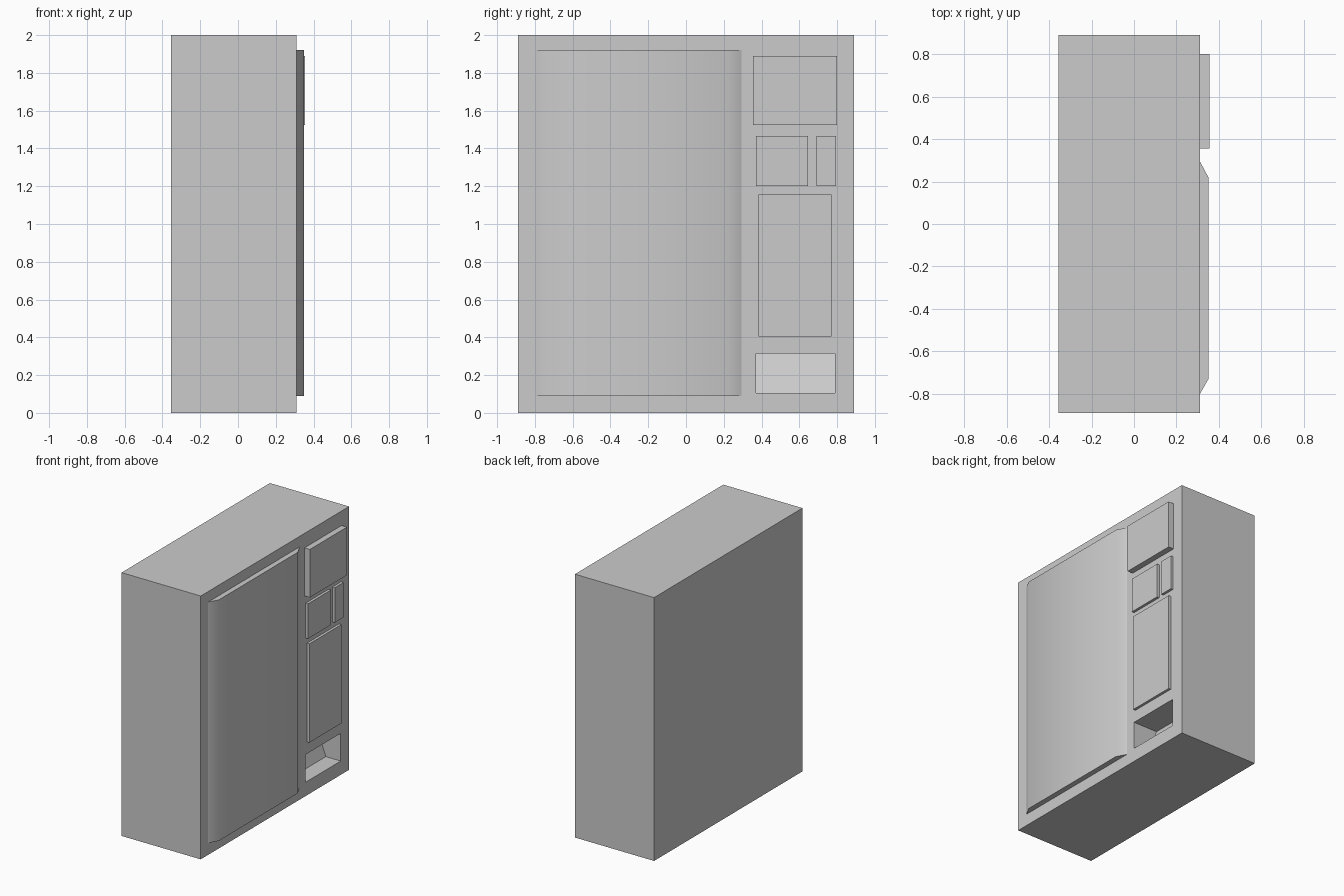
import bpy
import bmesh

cube = bpy.data.objects.get("Cube")
if cube:
    bpy.data.objects.remove(cube, do_unlink=True)

grey = bpy.data.materials.new("plain_grey")
grey.use_nodes = True
colour = (0.6, 0.6, 0.6, 1)
grey.diffuse_color = colour
grey.node_tree.nodes["Principled BSDF"].inputs["Base Color"].default_value = colour

FACE = 0.31  # x of the cabinet's working face


def prism(name, outline, place, low, high):
    """Extrude a 2D outline between two levels; place maps (u, v, level) to x, y, z."""
    bm = bmesh.new()
    rings = [[bm.verts.new(place(u, v, t)) for u, v in outline] for t in (low, high)]
    n = len(outline)
    for ring in rings:
        bm.faces.new(ring)
    for i in range(n):
        j = (i + 1) % n
        bm.faces.new((rings[0][i], rings[0][j], rings[1][j], rings[1][i]))
    bmesh.ops.recalc_face_normals(bm, faces=bm.faces)
    mesh = bpy.data.meshes.new(name)
    bm.to_mesh(mesh)
    bm.free()
    mesh.materials.append(grey)
    obj = bpy.data.objects.new(name, mesh)
    bpy.context.collection.objects.link(obj)
    return obj


def along_x(u, v, t):
    return (t, u, v)


def along_y(u, v, t):
    return (u, t, v)


def along_z(u, v, t):
    return (u, v, t)


def rect(u0, u1, v0, v1):
    return [(u0, v0), (u1, v0), (u1, v1), (u0, v1)]


# Cabinet with a collection bin whose back wall leans away
cabinet = prism("cabinet", rect(-0.89, 0.89, 0, 2), along_x, -0.355, FACE)
bin_profile = [(FACE + 0.1, 0.105), (FACE - 0.125, 0.105),
               (FACE - 0.205, 0.315), (FACE + 0.1, 0.315)]
cutter = prism("bin_cutter", bin_profile, along_y, 0.37, 0.79)
cut = cabinet.modifiers.new("bin", "BOOLEAN")
cut.operation = "DIFFERENCE"
cut.solver = "EXACT"
cut.object = cutter
bpy.context.view_layer.objects.active = cabinet
cabinet.select_set(True)
bpy.ops.object.modifier_apply(modifier=cut.name)
bpy.data.objects.remove(cutter, do_unlink=True)

# Large display door with sloped, softly shaded sides
door_profile = [(FACE - 0.005, -0.80), (FACE, -0.80), (0.35, -0.73),
                (0.35, 0.22), (FACE, 0.295), (FACE - 0.005, 0.295)]
door = prism("display_door", door_profile, along_z, 0.09, 1.92)
bpy.ops.object.select_all(action="DESELECT")
door.select_set(True)
bpy.context.view_layer.objects.active = door
bpy.ops.object.shade_smooth_by_angle(angle=0.7)

# Raised control panels: name, y range, z range, thickness
panels = [
    ("upper_panel", 0.355, 0.80, 1.525, 1.89, 0.045),
    ("keypad_panel", 0.37, 0.645, 1.20, 1.465, 0.02),
    ("coin_panel", 0.69, 0.795, 1.20, 1.465, 0.02),
    ("lower_panel", 0.385, 0.77, 0.405, 1.155, 0.02),
]
for name, y0, y1, z0, z1, depth in panels:
    prism(name, rect(y0, y1, z0, z1), along_x, FACE - 0.005, FACE + depth)
